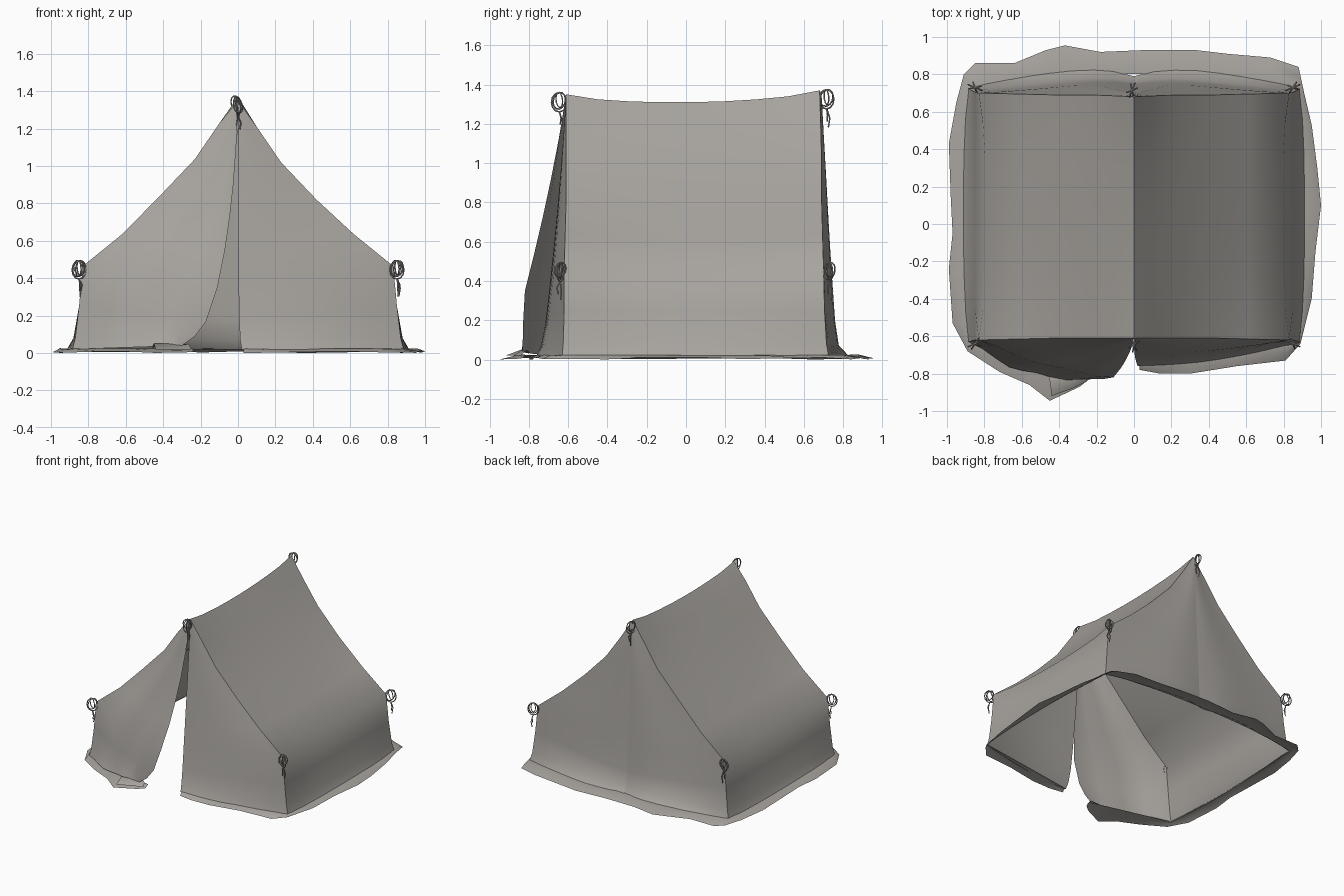
import bpy, math, random
from mathutils import Vector

if "Cube" in bpy.data.objects:
    bpy.data.objects.remove(bpy.data.objects["Cube"])

random.seed(4)
canvas = bpy.data.materials.new("warm grey canvas")
canvas.diffuse_color = (0.39, 0.37, 0.345, 1)
canvas.use_nodes = True
canvas.node_tree.nodes["Principled BSDF"].inputs["Base Color"].default_value = canvas.diffuse_color


def sheet(name, rows, ref=(0, 0, 0.4)):
    """Smooth cloth sheet through rows of points, normals facing away from ref."""
    n = len(rows[0])
    verts = [Vector(p) for r in rows for p in r]
    faces = [(i * n + j, i * n + j + 1, (i + 1) * n + j + 1, (i + 1) * n + j)
             for i in range(len(rows) - 1) for j in range(n - 1)]
    me = bpy.data.meshes.new(name)
    me.from_pydata(verts, [], faces)
    me.update()
    if sum(p.normal.dot(p.center - Vector(ref)) * p.area for p in me.polygons) < 0:
        me.flip_normals()
    me.materials.append(canvas)
    me.shade_smooth()
    ob = bpy.data.objects.new(name, me)
    bpy.context.collection.objects.link(ob)
    return ob


# Half cross-sections (x, z) from ridge to ground at the ends and in the middle
END = [(0, 1.36), (0.1, 1.21), (0.23, 1.02), (0.42, 0.82), (0.62, 0.635),
       (0.83, 0.465), (0.85, 0.25), (0.87, 0.08), (0.885, 0.02)]
MID = [(0, 1.31), (0.1, 1.18), (0.23, 1.015), (0.42, 0.81), (0.61, 0.62),
       (0.79, 0.45), (0.85, 0.25), (0.88, 0.08), (0.915, 0.02)]
Y0 = [-0.61, -0.61, -0.61, -0.61, -0.615, -0.62, -0.62, -0.625, -0.63]
Y1 = [0.68, 0.685, 0.69, 0.69, 0.695, 0.7, 0.705, 0.715, 0.725]
LAST = len(END) - 1


def profile(s, side):
    w = (4 * s * (1 - s)) ** 0.7
    out = []
    for k, (e, m) in enumerate(zip(END, MID)):
        x = e[0] + (m[0] - e[0]) * w
        z = e[1] + (m[1] - e[1]) * w
        if k == 0:
            z += 0.02 * (s - 0.5)
        elif side < 0 and k < 4:
            z += 0.018
        out.append(Vector((side * x, Y0[k] + (Y1[k] - Y0[k]) * s, z)))
    return out


# Roof and side wall on each side
for side, label in ((1, "right"), (-1, "left")):
    sheet("roof_and_wall_" + label, [profile(i / 8, side) for i in range(9)])


def end_panel(name, outer, inner, bulge, cols=8):
    """Cloth stretched between the roof edge and an upright inner edge."""
    rows = []
    for k, (a, b) in enumerate(zip(outer, inner)):
        row = []
        for j in range(cols + 1):
            u = j / cols
            p = a.lerp(b, u)
            p.y += bulge(u, k / LAST)
            row.append(p)
        rows.append(row)
    return sheet(name, rows)


# Front flaps: right one hangs straight, left one is pulled open
zs = [1.35, 1.15, 0.95, 0.75, 0.55, 0.36, 0.18, 0.07, 0.02]
straight = [Vector((0.02 * (k / LAST) ** 4, -0.61 - 0.15 * (k / LAST) ** 1.2, z))
            for k, z in enumerate(zs)]
pulled = [Vector(p) for p in ((0, -0.61, 1.35), (-0.01, -0.65, 1.1), (-0.025, -0.69, 0.9),
                              (-0.045, -0.73, 0.72), (-0.07, -0.77, 0.55), (-0.11, -0.82, 0.35),
                              (-0.17, -0.83, 0.17), (-0.23, -0.83, 0.09), (-0.3, -0.83, 0.04))]
end_panel("front_flap_right", profile(0, 1), straight,
          lambda u, v: -0.03 * v * math.sin(math.pi * u))
end_panel("front_flap_left", profile(0, -1), pulled,
          lambda u, v: -0.055 * v * math.sin(math.pi * u) + 0.01 * v * math.sin(4 * math.pi * u))

# Back wall in two halves meeting at the pole seam, with soft folds, flaring at the foot
seam = [Vector((0, 0.69 + 0.08 * k / LAST + (0.02 if k == LAST else 0), z))
        for k, z in enumerate(zs)]
for side, label in ((1, "right"), (-1, "left")):
    end_panel("back_wall_" + label, profile(1, side), seam,
              lambda u, v: 0.025 * v * math.sin(math.pi * u ** 2)
              + 0.035 * v ** 10 * math.sin(math.pi * u) ** 0.6)

# Crumpled skirt lying on the ground, from the right of the door round to the left flap
OUT = [(0.03, -0.78), (0.14, -0.8), (0.3, -0.8), (0.55, -0.76), (0.81, -0.73), (0.89, -0.64),
       (0.95, -0.4), (0.97, -0.15), (1.0, 0.1), (0.98, 0.3), (0.95, 0.53), (0.91, 0.7),
       (0.88, 0.84), (0.73, 0.89), (0.5, 0.91), (0.33, 0.93), (0.06, 0.93), (-0.18, 0.92),
       (-0.37, 0.955), (-0.47, 0.93), (-0.64, 0.86), (-0.85, 0.86), (-0.91, 0.8), (-0.95, 0.65),
       (-0.99, 0.43), (-0.98, 0.15), (-0.97, -0.05), (-0.99, -0.24), (-0.97, -0.53),
       (-0.89, -0.68), (-0.72, -0.79), (-0.56, -0.86), (-0.45, -0.945), (-0.29, -0.87),
       (-0.24, -0.83)]
rows = []
for x, y in OUT:
    t = 1 - min(1, abs(x) / 0.885)
    front = -0.63 - t * (0.13 if x > 0 else 0.23)
    back = 0.725 + 0.07 * t + 0.03 * math.sin(math.pi * t) ** 0.6
    side = 0.882 + 0.03 * max(0, 1 - (y / 0.66) ** 2)
    ix = max(-side, min(side, x))
    iy = max(front, min(back, y))
    inner, outer = Vector((ix, iy, 0.024)), Vector((x, y, 0.004))
    mid = inner.lerp(outer, 0.55)
    mid.z = random.uniform(0.012, 0.026)
    outer.z = random.uniform(0.0, 0.012)
    rows.append([inner, mid, outer])
rows[0][2].z = 0
sheet("ground_skirt", rows, ref=(0, 0, -5))

# Bunched cloth fold at the foot of the open flap
sheet("flap_fold", [[(-0.46, -0.80, 0.03), (-0.45, -0.84, 0.05), (-0.44, -0.92, 0.02)],
                    [(-0.36, -0.80, 0.04), (-0.35, -0.83, 0.05), (-0.33, -0.88, 0.02)],
                    [(-0.27, -0.81, 0.05), (-0.26, -0.82, 0.045), (-0.25, -0.84, 0.02)]],
      ref=(0, 0, -5))


def tie(name, center, angle, r):
    """Cord loop wound several times, with a knot and hanging tails."""
    cu = bpy.data.curves.new(name, 'CURVE')
    cu.dimensions = '3D'
    cu.bevel_depth = 0.004
    cu.bevel_resolution = 0
    cu.use_fill_caps = True
    c = Vector(center)

    def line(pts, cyclic=False):
        sp = cu.splines.new('POLY')
        sp.points.add(len(pts) - 1)
        for q, p in zip(sp.points, pts):
            q.co = (*(c + p), 1)
        sp.use_cyclic_u = cyclic

    for da, rr in ((0, r), (0.6, r * 0.85), (-0.8, r * 0.75)):
        a = angle + da
        d = Vector((math.cos(a), math.sin(a), 0.35 * da))
        line([d * rr * 0.9 * math.cos(t) + Vector((0, 0, rr * 1.1 * math.sin(t) + r - rr))
              for t in (2 * math.pi * i / 12 for i in range(12))], True)
    for da, ln in ((0.7, 0.13), (-0.9, 0.09)):
        d = Vector((math.cos(angle + da), math.sin(angle + da), 0))
        line([Vector((0, 0, -r)), d * 0.018 + Vector((0, 0, -r - ln * 0.4)),
              d * 0.01 + Vector((0, 0, -r - ln * 0.75))])
    cu.materials.append(canvas)
    bpy.context.collection.objects.link(bpy.data.objects.new(name, cu))


# Ties at the four eave corners and both ridge ends
for side, label in ((1, "right"), (-1, "left")):
    tie("front_tie_" + label, (side * 0.85, -0.64, 0.445), -side * 0.4, 0.045)
    tie("back_tie_" + label, (side * 0.85, 0.73, 0.445), side * 0.4, 0.045)
tie("front_ridge_tie", (0, -0.645, 1.31), 1.4, 0.045)
tie("back_ridge_tie", (-0.01, 0.715, 1.325), 1.2, 0.045)
